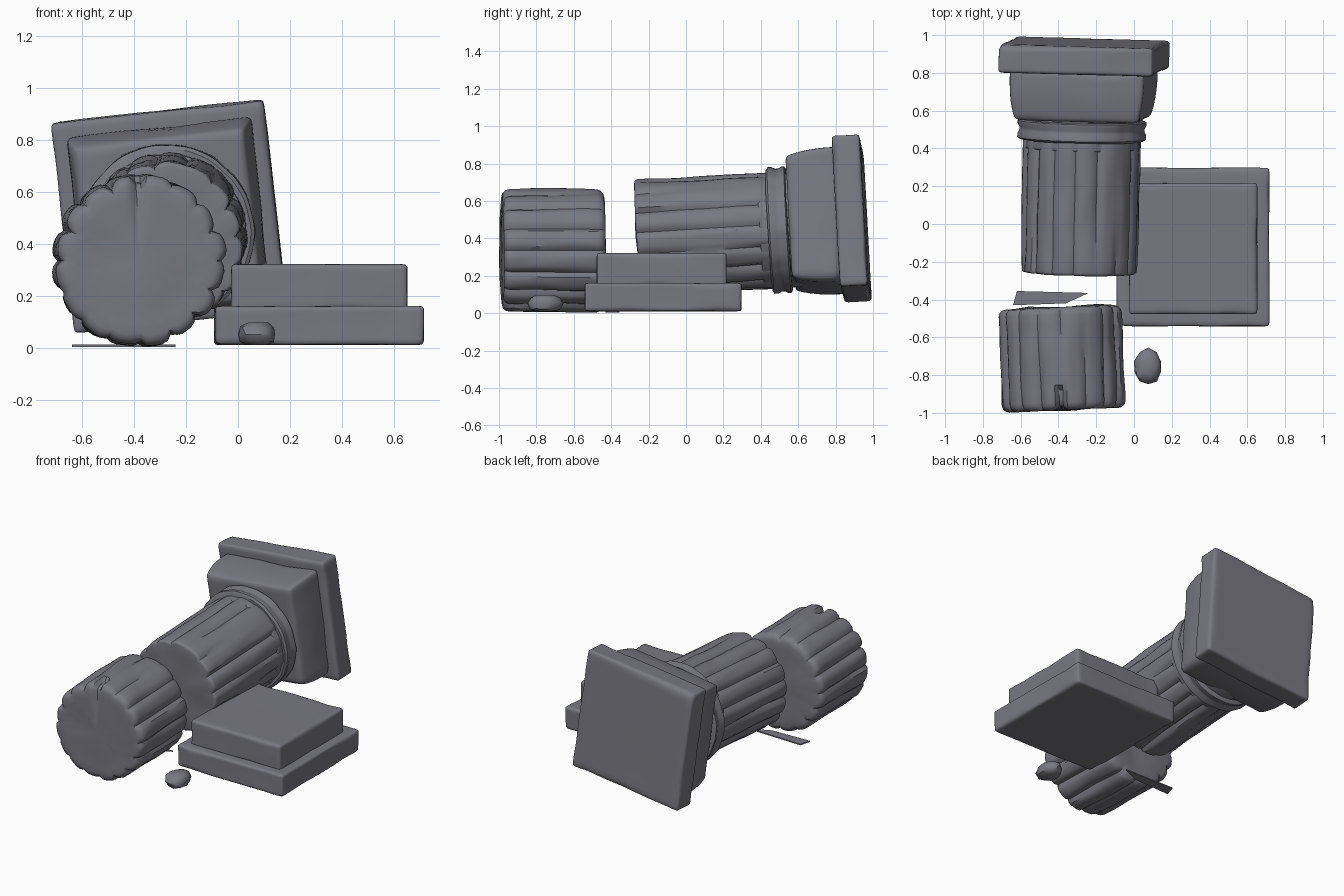
import bpy, bmesh, math
from mathutils import Matrix, Vector, noise

if "Cube" in bpy.data.objects:
    bpy.data.objects.remove(bpy.data.objects["Cube"])

stone = bpy.data.materials.new("grey_stone")
stone.diffuse_color = (0.19, 0.19, 0.22, 1)
stone.use_nodes = True
stone.node_tree.nodes["Principled BSDF"].inputs["Base Color"].default_value = stone.diffuse_color


def finish(name, bm, matrix, angle=35):
    bmesh.ops.recalc_face_normals(bm, faces=bm.faces)
    me = bpy.data.meshes.new(name)
    bm.to_mesh(me)
    bm.free()
    me.materials.append(stone)
    ob = bpy.data.objects.new(name, me)
    bpy.context.collection.objects.link(ob)
    ob.matrix_world = matrix
    bpy.ops.object.select_all(action='DESELECT')
    ob.select_set(True)
    bpy.context.view_layer.objects.active = ob
    bpy.ops.object.shade_smooth_by_angle(angle=math.radians(angle))
    return ob


def worn_block(name, size, matrix, seed, wear=0.03, front_taper=0.0):
    """Box with unevenly rounded, chipped edges and slightly hollowed faces."""
    bm = bmesh.new()
    bmesh.ops.create_cube(bm, size=2)
    bmesh.ops.subdivide_edges(bm, edges=bm.edges, cuts=17, use_grid_fill=True)
    half = Vector(size) / 2
    off = Vector((seed * 3.7, seed * 1.3, seed * 2.1))
    for v in bm.verts:
        p = Vector([math.copysign(1 - (1 - abs(c)) ** 1.8, c) * h for c, h in zip(v.co, half)])
        n = noise.noise(p * 5 + off)
        r = wear * (0.75 + 1.3 * max(0, n))
        inner = Vector([max(-h + r, min(h - r, c)) for c, h in zip(p, half)])
        d = p - inner
        if d.length > 1e-6:
            p = inner + d.normalized() * min(r, d.length * 1.0 if d.length < r else r)
        p *= 1 - 0.022 * max(0, noise.noise(p * 4 - off))
        # narrower toward the shaft side
        t = max(0, 0.5 - p.y / size[1])
        s = 1 - front_taper * t ** 2.5
        v.co = (p.x * s, p.y, p.z * s)
    return finish(name, bm, matrix)


def turned(name, profile, matrix, seed, flutes=0, depth=0.0, rough=0.01, seg=96, crack=False):
    """Lathe about the y axis from (radius, y) points, with weathered flutes."""
    bm = bmesh.new()
    off = Vector((seed * 2.3, seed * 4.1, seed * 1.7))
    rmax = max(r for r, y in profile)
    rings = []
    for r, y in profile:
        ring = []
        for i in range(seg):
            a = 2 * math.pi * i / seg
            d = Vector((math.cos(a), 0, math.sin(a)))
            k = r / rmax
            streak = noise.noise(Vector((d.x * 2.6, y * 1.6, d.z * 2.6)) + off)
            fine = noise.noise(Vector((d.x * 5, y * 5, d.z * 5)) - off)
            rr = r - k * rough * (0.6 * streak + 0.5 * fine + 0.3)
            if flutes:
                rr -= k * k * depth * (1 - abs(math.sin(flutes * a / 2))) ** 2 * (1 + streak)
            yy = y + 0.02 * k * (1 - k) * 4 * noise.noise(d * 1.5 * k + off)
            if crack and d.z > 0:
                # split running from the rim into the front face
                w = max(0, 1 - abs(d.x * r + 0.012) / 0.035)
                if y < profile[0][1] + 0.12:
                    rr -= 0.035 * k ** 4 * w
                    yy += 0.03 * w * k
            ring.append(bm.verts.new((d.x * rr, yy, d.z * rr)))
        rings.append(ring)
    for a, b in zip(rings, rings[1:]):
        for i in range(seg):
            j = (i + 1) % seg
            bm.faces.new((a[i], a[j], b[j], b[i]))
    for ring, y in ((rings[0], profile[0][1]), (rings[-1], profile[-1][1])):
        c = bm.verts.new((0, y, 0))
        for i in range(seg):
            bm.faces.new((ring[i], ring[(i + 1) % seg], c))
    return finish(name, bm, matrix)


def drum_profile(r, y0, y1, edge, steps=10):
    """Closed cylinder profile with rounded rims."""
    arc = [(edge * math.sin(t), edge * (1 - math.cos(t)))
           for t in (0, math.pi / 6, math.pi / 3, math.pi / 2)]
    cap = [r * 0.25, r * 0.5, r * 0.75]
    pts = [(c, y0) for c in cap] + [(r - edge + s, y0 + c) for s, c in arc]
    pts += [(r, y0 + edge + (y1 - y0 - 2 * edge) * i / steps) for i in range(1, steps)]
    pts += [(r - edge + s, y1 - c) for s, c in reversed(arc)] + [(c, y1) for c in reversed(cap)]
    return pts


def rot(deg, axis):
    return Matrix.Rotation(math.radians(deg), 4, axis)


T = Matrix.Translation

# Fallen upper column: shaft, collar and square capital share one tilted frame
column = T((-0.282, 0.1, 0.42)) @ rot(-1.2, 'Z') @ rot(3.3, 'X') @ rot(-6.3, 'Y')
turned("column_shaft", drum_profile(0.316, -0.36, 0.37, 0.018, 12), column, 1, 16, 0.018, 0.014)
turned("column_neck", drum_profile(0.31, 0.3, 0.52, 0.01, 4), column, 2)
turned("column_collar", [(0.25, 0.345), (0.328, 0.345), (0.342, 0.355), (0.342, 0.375),
                         (0.332, 0.395), (0.332, 0.41), (0.342, 0.43), (0.342, 0.445),
                         (0.33, 0.452), (0.25, 0.452)], column, 3, rough=0.01)
worn_block("capital_block", (0.72, 0.27, 0.72), column @ T((0.005, 0.595, 0.033)), 4, 0.03, 0.09)
worn_block("capital_slab", (0.825, 0.15, 0.815), column @ T((0.005, 0.79, 0.042)), 5, 0.026)

# Broken drum lying in front
drum = T((-0.383, -0.71, 0.335)) @ rot(2, 'Z')
turned("broken_drum", drum_profile(0.332, -0.275, 0.27, 0.04), drum, 6, 16, 0.02, 0.014, crack=True)

# Stepped base lying on the ground
worn_block("base_lower_slab", (0.81, 0.84, 0.152), T((0.312, -0.122, 0.086)), 7, 0.022)
worn_block("base_upper_slab", (0.68, 0.695, 0.18), T((0.313, -0.13, 0.233)), 8, 0.024)

# Pebble
bm = bmesh.new()
bmesh.ops.create_icosphere(bm, subdivisions=2, radius=1)
for v in bm.verts:
    v.co *= 1 + 0.12 * noise.noise(v.co * 1.5)
    v.co = (v.co.x * 0.076, v.co.y * 0.094, max(-0.042, min(0.046, v.co.z * 0.06)))
finish("pebble", bm, T((0.075, -0.755, 0.052)))

# Thin shard on the ground behind the drum
bm = bmesh.new()
outline = [(-0.64, -0.43), (-0.36, -0.42), (-0.24, -0.365), (-0.62, -0.355)]
low = [bm.verts.new((x, y, 0.004)) for x, y in outline]
high = [bm.verts.new((x, y, 0.012)) for x, y in outline]
bm.faces.new(low)
bm.faces.new(high)
for i in range(4):
    j = (i + 1) % 4
    bm.faces.new((low[i], low[j], high[j], high[i]))
finish("ground_shard", bm, Matrix.Identity(4))
